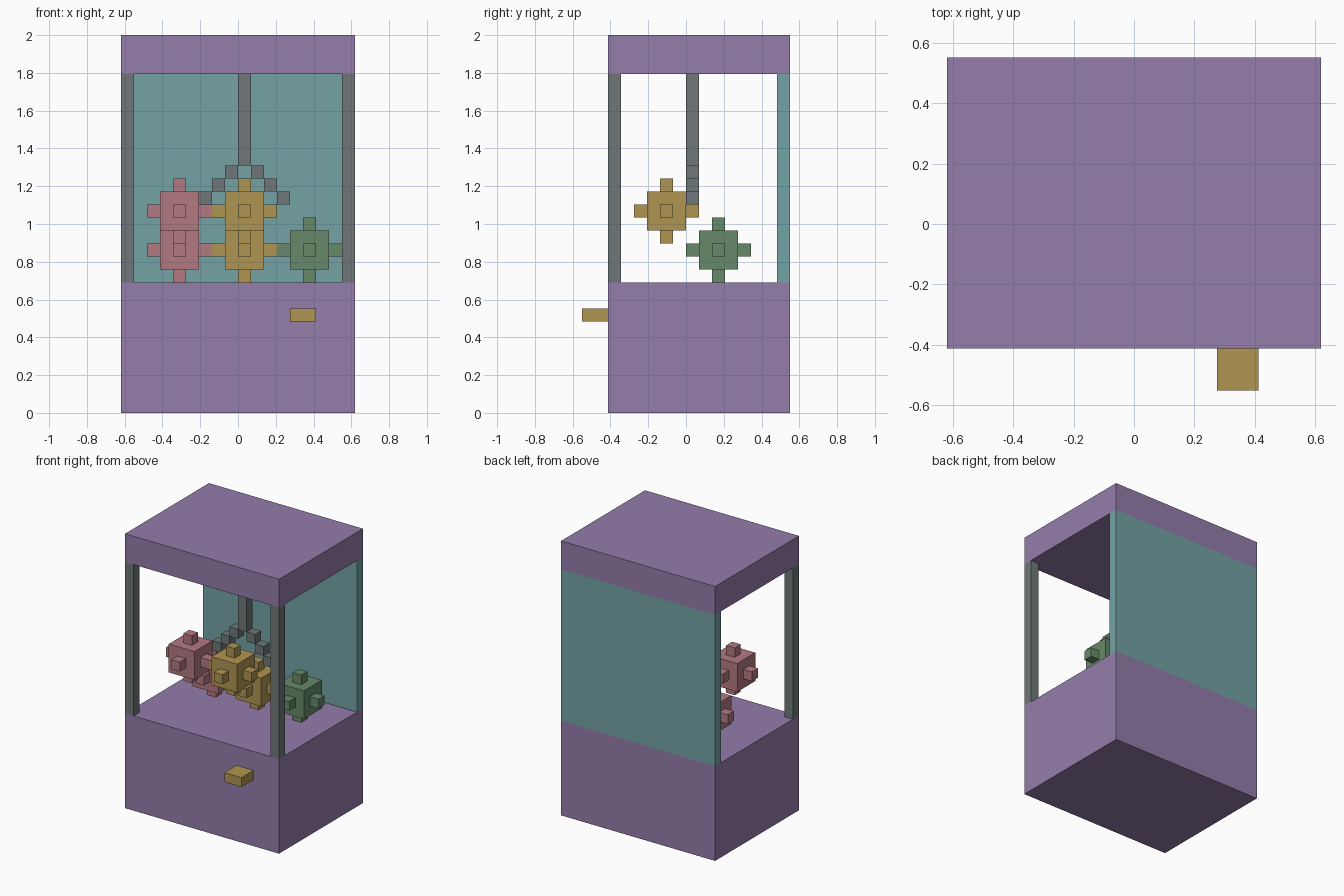
import bpy, bmesh
from mathutils import Vector

if "Cube" in bpy.data.objects:
    bpy.data.objects.remove(bpy.data.objects["Cube"])

U = 2 / 29                      # one block of the voxel grid
ORIGIN = Vector((9, 8, 0))      # grid centre in blocks


def material(name, rgb):
    m = bpy.data.materials.new(name)
    m.diffuse_color = (*rgb, 1)
    m.use_nodes = True
    m.node_tree.nodes["Principled BSDF"].inputs["Base Color"].default_value = m.diffuse_color
    return m


PURPLE = material("purple", (0.294, 0.205, 0.41))
TEAL = material("teal", (0.175, 0.363, 0.375))
STEEL = material("steel", (0.16, 0.185, 0.19))
RED = material("red", (0.45, 0.194, 0.222))
GOLD = material("gold", (0.435, 0.30, 0.085))
GREEN = material("green", (0.134, 0.248, 0.14))


def finish(bm, name, mat):
    mesh = bpy.data.meshes.new(name)
    bm.to_mesh(mesh)
    bm.free()
    mesh.materials.append(mat)
    obj = bpy.data.objects.new(name, mesh)
    bpy.context.collection.objects.link(obj)
    return obj


def add_box(bm, lo, hi):
    lo, hi = ((Vector(p) - ORIGIN) * U for p in (lo, hi))
    verts = bmesh.ops.create_cube(bm, size=1)["verts"]
    bmesh.ops.scale(bm, vec=hi - lo, verts=verts)
    bmesh.ops.translate(bm, vec=(lo + hi) / 2, verts=verts)


def box(name, lo, hi, mat):
    bm = bmesh.new()
    add_box(bm, lo, hi)
    return finish(bm, name, mat)


def toy(name, cell, mat):
    # three-block cube with one block pulled out of the middle of every face
    bm = bmesh.new()
    bmesh.ops.create_cube(bm, size=3 * U)
    bmesh.ops.subdivide_edges(bm, edges=bm.edges[:], cuts=2, use_grid_fill=True)
    bm.normal_update()
    middles = [f for f in bm.faces if f.calc_center_median().length < 1.6 * U]
    for f in bmesh.ops.extrude_discrete_faces(bm, faces=middles)["faces"]:
        c = f.calc_center_median()
        bmesh.ops.translate(bm, vec=c.normalized() * U, verts=f.verts[:])
    bmesh.ops.recalc_face_normals(bm, faces=bm.faces[:])
    obj = finish(bm, name, mat)
    obj.location = (Vector(cell) + Vector((0.5, 0.5, 0.5)) - ORIGIN) * U


# cabinet
box("base_cabinet", (0, 2, 0), (18, 16, 10), PURPLE)
box("top_canopy", (0, 2, 26), (18, 16, 29), PURPLE)
box("back_panel", (0, 15, 10), (18, 16, 26), TEAL)
for side, i in (("left", 0), ("right", 17)):
    box(f"{side}_front_post", (i, 2, 10), (i + 1, 3, 26), STEEL)
box("coin_slot", (13, 0, 7), (15, 2, 8), GOLD)

# claw: pole and two stepped arms
box("claw_pole", (9, 8, 19), (10, 9, 26), STEEL)
for side, s in (("left", -1), ("right", 1)):
    bm = bmesh.new()
    for n in range(1, 4):
        i, k = 9 + s * n, 19 - n
        add_box(bm, (i, 8, k), (i + 1, 9, k + 1))
    finish(bm, f"{side}_claw_arm", STEEL)

# prize pile
toy("red_toy_lower", (4, 10, 12), RED)
toy("gold_toy_lower", (9, 10, 12), GOLD)
toy("green_toy", (14, 10, 12), GREEN)
toy("red_toy_upper", (4, 6, 15), RED)
toy("gold_toy_upper", (9, 6, 15), GOLD)
